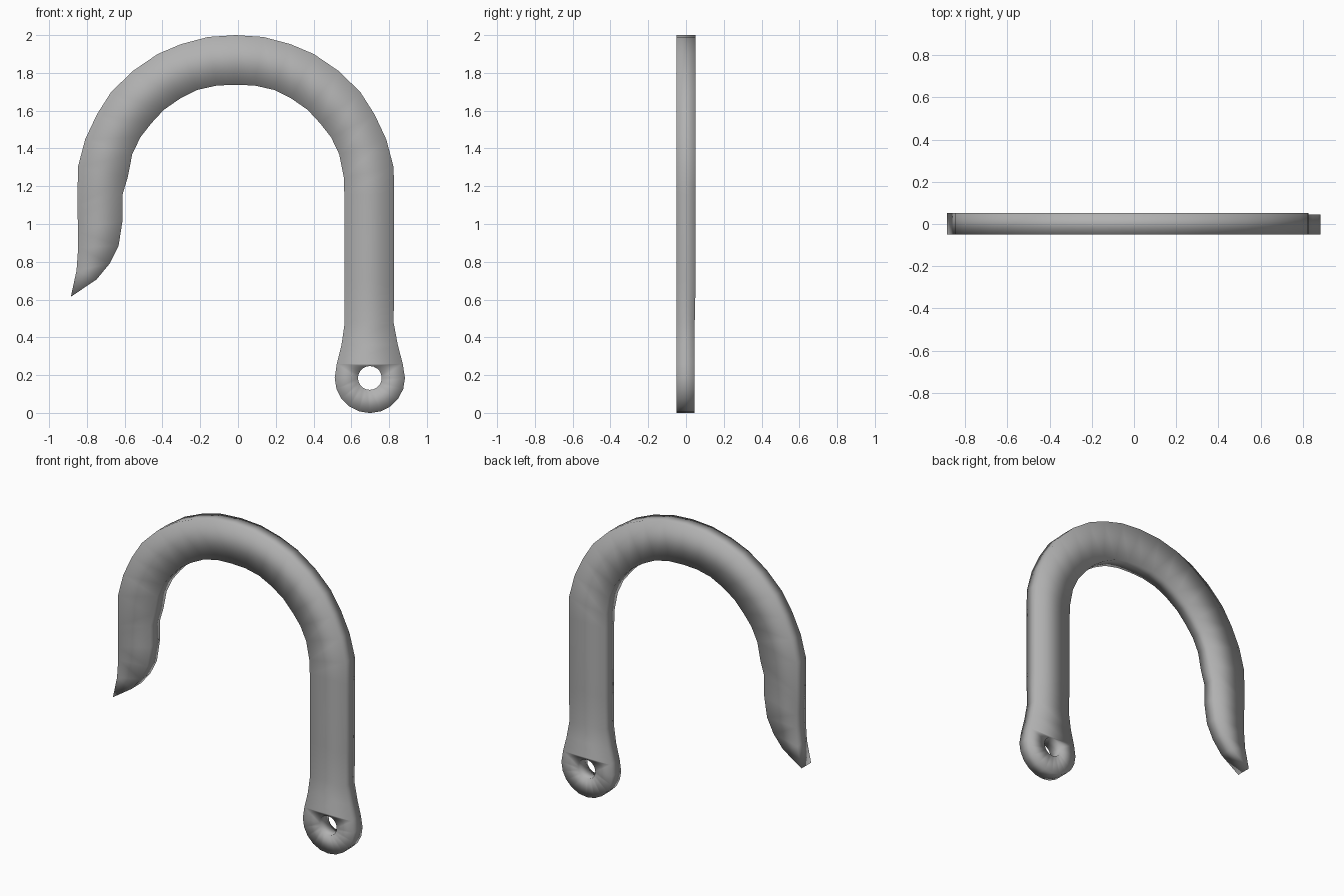
import bpy, bmesh, math

if "Cube" in bpy.data.objects:
    bpy.data.objects.remove(bpy.data.objects["Cube"])

CX = -0.012                      # axis of the bend
EX, EZ, ER, HR = 0.698, 0.185, 0.186, 0.063   # eye centre, radius, hole radius
FRONT, BACK = -0.05, 0.051

# Half of the bend, crown to side: outer dx, z, inner dx, z
BEND = [(0, 2.0, 0, 1.737), (.147, 1.99, .10, 1.733), (.29, 1.952, .203, 1.71),
        (.413, 1.90, .295, 1.664), (.545, 1.81, .38, 1.605), (.66, 1.698, .447, 1.533),
        (.735, 1.58, .505, 1.459), (.797, 1.448, .548, 1.369), (.836, 1.30, .572, 1.247)]
# Point end, tip upwards: outer x, z, inner x, z
POINT = [(-.855, .753, -.749, .706), (-.846, .875, -.68, .79), (-.846, .96, -.632, .886),
         (-.849, 1.04, -.611, 1.02), (-.849, 1.10, -.611, 1.157)]
# Shank, downwards to the eye
SHANK = [(.826, 1.157, .563, 1.157), (.826, .70, .563, .70), (.824, .477, .565, .477),
         (.846, .36, .548, .36), (.872, .26, .523, .26)]

stations = POINT + [(CX - a, b, CX - c, d) for a, b, c, d in reversed(BEND)]
stations += [(CX + a, b, CX + c, d) for a, b, c, d in BEND[1:]] + SHANK

bm = bmesh.new()


def vert(x, z):
    return bm.verts.new((x, FRONT, z))


def arc(r, start, end, n):
    angles = [math.radians(start + (end - start) * i / n) for i in range(n + 1)]
    return [(EX + r * math.cos(a), EZ + r * math.sin(a)) for a in angles]


# Hook body: a strip of quads ending in a sharp tip
rows = [(vert(a, b), vert(c, d)) for a, b, c, d in stations]
bm.faces.new((vert(-.885, .615), rows[0][0], rows[0][1]))
for (a, b), (c, d) in zip(rows, rows[1:]):
    bm.faces.new((a, c, d, b))

# Eye: lower half ring, then the web joining the hole to the shank
outer = [vert(*p) for p in arc(ER, 0, -180, 10)]
lower = [vert(*p) for p in arc(HR, 0, -180, 10)]
upper = [vert(*p) for p in arc(HR, 0, 180, 10)[1:-1]]
for i in range(10):
    bm.faces.new((outer[i], outer[i + 1], lower[i + 1], lower[i]))
bm.faces.new([rows[-1][0], outer[0], lower[0]] + upper + [lower[-1], outer[-1], rows[-1][1]])

# Give the flat outline its thickness, slightly thinner at the eye
front = bm.faces[:]
back = bmesh.ops.extrude_face_region(bm, geom=front, use_keep_orig=True)["geom"]
for v in back:
    if isinstance(v, bmesh.types.BMVert):
        v.co.y = BACK if v.co.z > .55 or v.co.x < 0 else BACK - .005
bmesh.ops.recalc_face_normals(bm, faces=bm.faces[:])
for f in bm.faces:
    f.smooth = True

mesh = bpy.data.meshes.new("hook")
bm.to_mesh(mesh)
bm.free()
hook = bpy.data.objects.new("hook", mesh)
bpy.context.collection.objects.link(hook)

# Dark grey metal
metal = bpy.data.materials.new("dark_metal")
metal.diffuse_color = (0.44, 0.44, 0.44, 1)
metal.use_nodes = True
metal.node_tree.nodes["Principled BSDF"].inputs["Base Color"].default_value = metal.diffuse_color
mesh.materials.append(metal)
